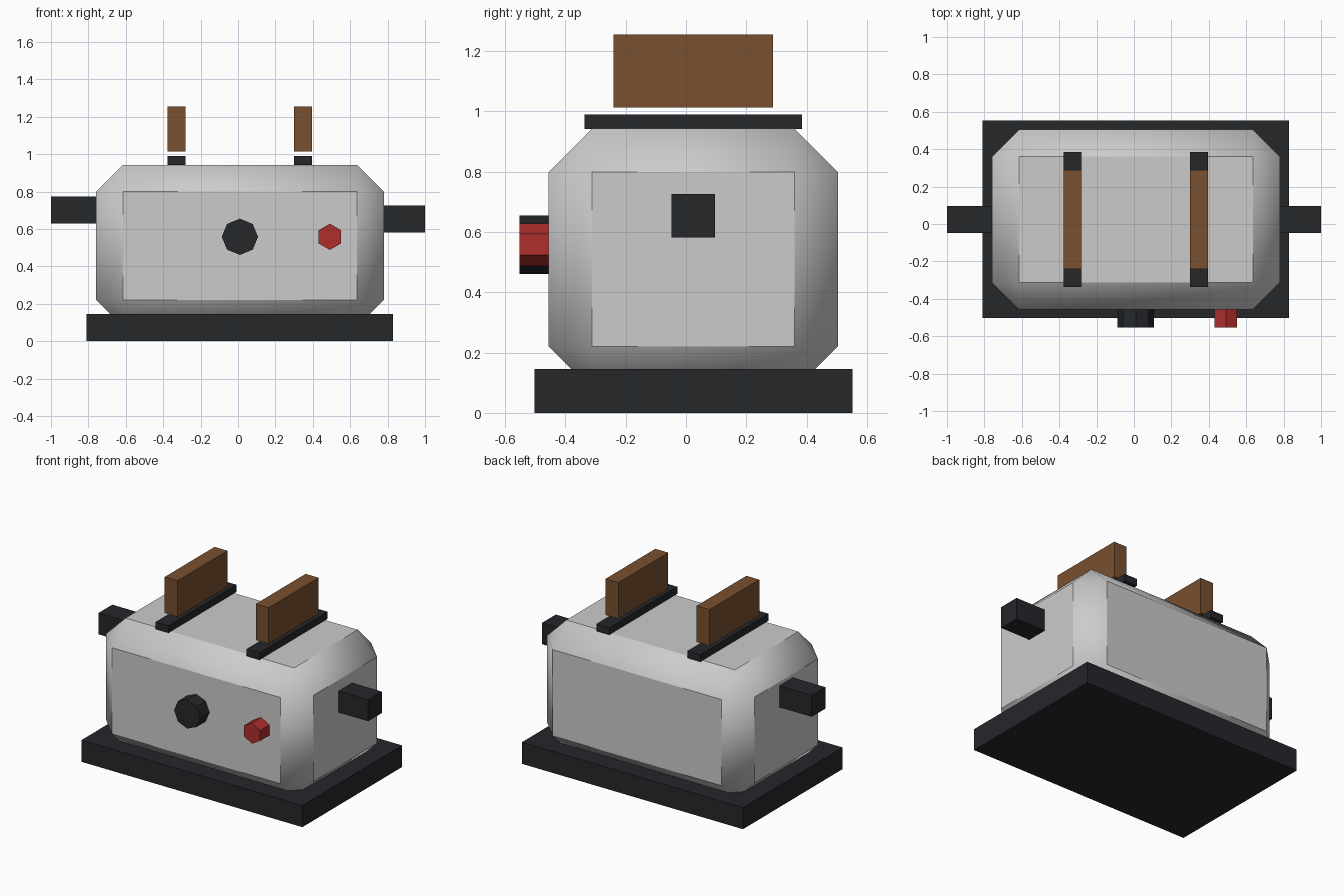
import bpy, bmesh, math
from mathutils import Matrix

if "Cube" in bpy.data.objects:
    bpy.data.objects.remove(bpy.data.objects["Cube"])


def material(name, rgb):
    m = bpy.data.materials.new(name)
    m.diffuse_color = (*rgb, 1)
    m.use_nodes = True
    m.node_tree.nodes["Principled BSDF"].inputs["Base Color"].default_value = m.diffuse_color
    return m


DARK = material("dark_plastic", (0.018, 0.020, 0.023))
BROWN = material("toasted_bread", (0.19, 0.08, 0.028))
RED = material("red_plastic", (0.43, 0.028, 0.025))


def finish(bm, name, mat):
    mesh = bpy.data.meshes.new(name)
    bm.to_mesh(mesh)
    bm.free()
    obj = bpy.data.objects.new(name, mesh)
    bpy.context.collection.objects.link(obj)
    if mat:
        mesh.materials.append(mat)
    return obj


def box(name, x, y, z, mat=None, bevel=0):
    """Box from (min, max) ranges, optionally chamfered."""
    bm = bmesh.new()
    size = [r[1] - r[0] for r in (x, y, z)]
    mid = [(r[0] + r[1]) / 2 for r in (x, y, z)]
    bmesh.ops.create_cube(bm, size=1, matrix=Matrix.Translation(mid) @ Matrix.Diagonal((*size, 1)))
    if bevel:
        bmesh.ops.bevel(bm, geom=bm.edges[:], offset=bevel, segments=1, affect='EDGES')
    return finish(bm, name, mat)


def dial(name, x, z, radius, sides, mat):
    """Faceted control on the front, one corner pointing up."""
    bm = bmesh.new()
    bmesh.ops.create_cone(bm, cap_ends=True, segments=sides, radius1=radius, radius2=radius, depth=0.1,
                          matrix=Matrix.Translation((x, -0.503, z)) @ Matrix.Rotation(math.pi / 2, 4, 'X'))
    # make sure a corner points straight up
    top = max(bm.verts, key=lambda v: v.co.z).co.z
    if top < z + radius * 0.99:
        bmesh.ops.rotate(bm, verts=bm.verts[:], cent=(x, -0.503, z),
                         matrix=Matrix.Rotation(math.pi / sides, 3, 'Y'))
    return finish(bm, name, mat)


# Base plinth
box("base", (-0.81, 0.83), (-0.503, 0.553), (0, 0.145), DARK)

# Chamfered body: flat main faces, chamfers and corners blended together
body = box("body", (-0.76, 0.78), (-0.456, 0.504), (0.077, 0.943), bevel=0.144)
bpy.context.view_layer.objects.active = body
body.select_set(True)
bpy.ops.object.shade_smooth_by_angle(angle=math.radians(40))
body.select_set(False)

# Slots with bread slices hovering just above
for side, x in (("left", -0.328), ("right", 0.348)):
    xr = (x - 0.048, x + 0.048)
    box(side + "_slot", xr, (-0.336, 0.384), (0.942, 0.99), DARK)
    box(side + "_bread", xr, (-0.24, 0.288), (1.013, 1.255), BROWN)

# Side lever and handle
box("left_lever", (-1.0, -0.755), (-0.048, 0.096), (0.63, 0.774), DARK)
box("right_handle", (0.775, 1.0), (-0.048, 0.096), (0.582, 0.726), DARK)

# Front controls
dial("browning_knob", 0.01, 0.558, 0.097, 8, DARK)
dial("cancel_button", 0.491, 0.558, 0.07, 6, RED)
